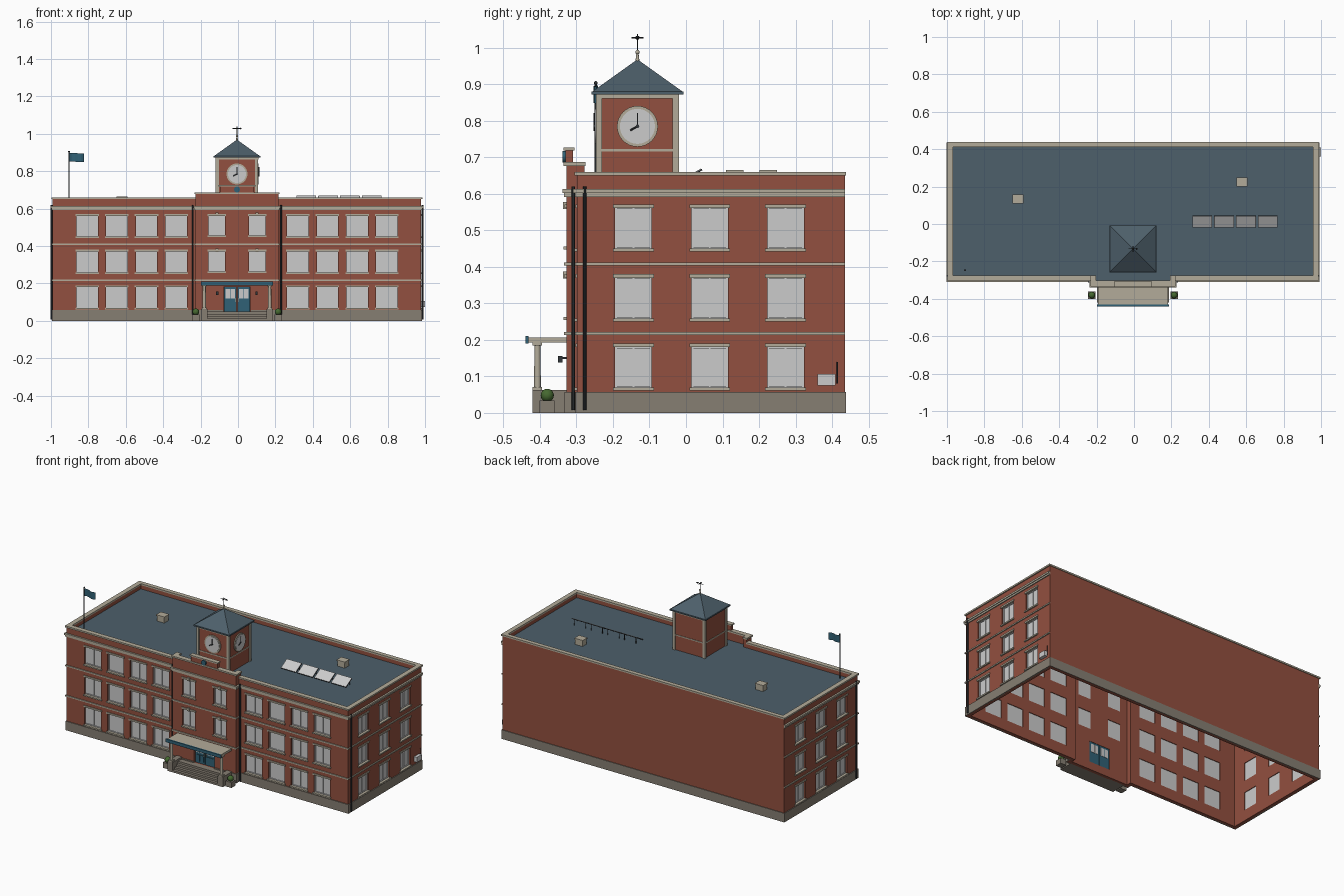
import bpy, bmesh, math
from mathutils import Matrix, Vector

if "Cube" in bpy.data.objects:
    bpy.data.objects.remove(bpy.data.objects["Cube"])

def material(name, col):
    m = bpy.data.materials.new(name)
    m.diffuse_color = (*col, 1)
    m.use_nodes = True
    m.node_tree.nodes["Principled BSDF"].inputs["Base Color"].default_value = m.diffuse_color
    return m

BRICK = material("brick", (0.29, 0.08, 0.05))
STONE = material("stone", (0.45, 0.41, 0.32))
BASE = material("base_stone", (0.24, 0.21, 0.17))
SLATE = material("slate", (0.075, 0.115, 0.145))
BLUE = material("blue_paint", (0.03, 0.12, 0.18))
DARK = material("dark_metal", (0.03, 0.035, 0.04))
GREEN = material("leaves", (0.06, 0.14, 0.03))

C = Matrix.Translation((-0.0055, 0, 0))      # building centre line
parts, rounded = {}, set()

def part(name, mat):
    if name not in parts:
        parts[name] = (bmesh.new(), mat)
    return parts[name][0]

def box(name, mat, x0, x1, y0, y1, z0, z1, M=C):
    T = Matrix.Translation(((x0 + x1) / 2, (y0 + y1) / 2, (z0 + z1) / 2))
    S = Matrix.Diagonal((x1 - x0, y1 - y0, z1 - z0, 1))
    bmesh.ops.create_cube(part(name, mat), size=1, matrix=M @ T @ S)

def rod(name, mat, a, b, r, r2=None, n=16, M=C):
    a, b = Vector(a), Vector(b)
    R = (b - a).to_track_quat('Z', 'Y').to_matrix().to_4x4()
    bmesh.ops.create_cone(part(name, mat), cap_ends=True, segments=n, radius1=r,
                          radius2=r if r2 is None else r2, depth=(b - a).length,
                          matrix=M @ Matrix.Translation((a + b) / 2) @ R)
    rounded.add(name)

def ball(name, mat, c, r):
    bmesh.ops.create_uvsphere(part(name, mat), u_segments=16, v_segments=10, radius=r,
                              matrix=C @ Matrix.Translation(c))
    rounded.add(name)

def wall(name, u0, u1, z0, z1, holes, M):
    """Brick panel in the local xz plane (outside is -y) with window openings."""
    us = sorted({u0, u1, *[h[i] for h in holes for i in (0, 1)]})
    zs = sorted({z0, z1, *[h[i] for h in holes for i in (2, 3)]})
    bm = part(name, BRICK)
    V = {(u, z): bm.verts.new(M @ Vector((u, 0, z))) for u in us for z in zs}
    for a, b in zip(us, us[1:]):
        for c, d in zip(zs, zs[1:]):
            if not any(h[0] < (a + b) / 2 < h[1] and h[2] < (c + d) / 2 < h[3] for h in holes):
                bm.faces.new([V[p] for p in ((a, c), (b, c), (b, d), (a, d))])

def window(u, z0, z1, w, M, keystone=False):
    a, b, f = u - w / 2, u + w / 2, 0.005
    box("window_glass", None, a, b, 0.013, 0.016, z0, z1, M)
    for s, e in ((a, a + f), (u - f / 2, u + f / 2), (b - f, b)):
        box("window_frame", None, s, e, 0.009, 0.014, z0, z1, M)
    for s, e in ((z0, z0 + f), (z1 - f, z1)):
        box("window_frame", None, a, b, 0.008, 0.014, s, e, M)
    box("window_lintel", STONE, a - 0.006, b + 0.006, -0.005, 0.01, z1 - 0.002, z1 + 0.008, M)
    box("window_sill", STONE, a - 0.006, b + 0.006, -0.008, 0.01, z0 - 0.007, z0 + 0.001, M)
    if keystone:
        box("keystone", STONE, u - 0.008, u + 0.008, -0.009, 0.005, z1 - 0.004, z1 + 0.015, M)
    return (a, b, z0, z1)

# Main dimensions
HW, YF, YB, YC, BW, TOP = 0.985, -0.298, 0.435, -0.328, 0.222, 0.652
ROWS = [(0.068, 0.182), (0.258, 0.372), (0.449, 0.563)]

# Wing, side and back walls
front = C @ Matrix.Translation((0, YF, 0))
for s in (-1, 1):
    holes = [window(s * (0.325 + 0.1587 * i), *r, 0.114, front) for i in range(4) for r in ROWS]
    wall("front_walls", *sorted((s * 0.215, s * HW)), 0, TOP, holes, front)
    side = C @ Matrix.Translation((s * HW, 0, 0)) @ Matrix.Rotation(s * math.pi / 2, 4, 'Z')
    holes = [window(s * y, *r, 0.1, side) for y in (-0.144, 0.065, 0.273) for r in ROWS]
    wall("side_walls", *sorted((s * YF, s * YB)), 0, TOP, holes, side)
box("back_wall", BRICK, -HW, HW, YB - 0.02, YB, 0, TOP)

# Central bay with raised parapet
bay = C @ Matrix.Translation((0, YC, 0))
holes = [window(s * 0.108, a, b, 0.088, bay, True) for s in (-1, 1)
         for a, b in ((0.262, 0.372), (0.455, 0.563))]
wall("bay_wall", -BW, BW, 0, 0.68, holes + [(-0.072, 0.072, 0.05, 0.182)], bay)
for s in (-1, 1):
    box("bay_sides", BRICK, *sorted((s * (BW - 0.02), s * BW)), YC + 0.001, YF + 0.02, 0, 0.68)
    box("bay_coping", STONE, *sorted((s * (BW - 0.024), s * (BW + 0.006))), YC, YF + 0.022, 0.677, 0.687)
box("bay_coping", STONE, -BW - 0.006, BW + 0.006, YC - 0.007, YC + 0.025, 0.677, 0.687)
box("crest_block", BRICK, -0.092, 0.092, YC - 0.002, YC + 0.018, 0.687, 0.72)
box("crest_cap", STONE, -0.098, 0.098, YC - 0.008, YC + 0.022, 0.719, 0.727)
rod("crest_medallion", BLUE, (0, YC - 0.01, 0.702), (0, YC, 0.702), 0.016)

# Stone courses, cornice and plinth around front and sides
def course(name, mat, z0, z1, p, gap=0):
    for s in (-1, 1):
        box(name, mat, *sorted((s * (HW - 0.005), s * (HW + p))), YF - p, YB, z0, z1)
        box(name, mat, *sorted((s * BW, s * HW)), YF - p, YF + 0.005, z0, z1)
        box(name, mat, *sorted((s * (BW - 0.005), s * (BW + p))), YC - p, YF, z0, z1)
        box(name, mat, *sorted((s * gap, s * BW)), YC - p, YC + 0.005, z0, z1)

course("lower_band", STONE, 0.213, 0.221, 0.006)
course("upper_band", STONE, 0.404, 0.412, 0.006)
course("cornice", STONE, 0.592, 0.604, 0.006)
course("cornice", STONE, 0.602, 0.613, 0.011)
course("plinth", BASE, 0, 0.057, 0.005, 0.072)
box("plinth", BASE, -HW - 0.005, HW + 0.005, YB - 0.005, YB + 0.004, 0, 0.057)

# Roof deck and parapet coping
box("roof_deck", SLATE, -HW + 0.015, HW - 0.015, YF + 0.015, YB - 0.015, 0.615, 0.625)
box("roof_deck", SLATE, -BW + 0.018, BW - 0.018, YC + 0.015, YF + 0.02, 0.615, 0.625)
for s in (-1, 1):
    box("coping", STONE, *sorted((s * (HW - 0.023), s * (HW + 0.007))), YF - 0.007, YB + 0.004, 0.65, 0.66)
    box("coping", STONE, *sorted((s * BW, s * HW)), YF - 0.007, YF + 0.023, 0.65, 0.66)
box("coping", STONE, -HW, HW, YB - 0.023, YB + 0.004, 0.65, 0.66)

# Clock tower
TY, TW = -0.133, 0.108
box("tower_body", BRICK, -TW, TW, TY - TW, TY + TW, 0.62, 0.875)
for sx in (-1, 1):
    for sy in (-1, 1):
        x, y = sx * (TW - 0.003), TY + sy * (TW - 0.003)
        box("tower_corner", STONE, x - 0.0085, x + 0.0085, y - 0.0085, y + 0.0085, 0.62, 0.872)
for z0, z1, p in ((0.716, 0.723, 0.003), (0.862, 0.873, 0.006)):
    box("tower_band", STONE, -TW - p, TW + p, TY - TW - p, TY + TW + p, z0, z1)
box("tower_eave", SLATE, -0.126, 0.126, TY - 0.126, TY + 0.126, 0.872, 0.88)
bmesh.ops.create_cone(part("tower_roof", SLATE), cap_ends=True, segments=4,
                      radius1=0.124 * math.sqrt(2), radius2=0.001, depth=0.088,
                      matrix=C @ Matrix.Translation((0, TY, 0.924)) @ Matrix.Rotation(math.pi / 4, 4, 'Z'))

# Clock dials on the front and right faces
for ang in (0, math.pi / 2):
    K = C @ Matrix.Translation((0, TY, 0.785)) @ Matrix.Rotation(ang, 4, 'Z') @ Matrix.Translation((0, -TW, 0))
    rod("clock_rim", STONE, (0, 0.002, 0), (0, -0.006, 0), 0.056, n=32, M=K)
    rod("clock_dial", None, (0, 0, 0), (0, -0.008, 0), 0.048, n=32, M=K)
    rod("clock_hub", DARK, (0, 0, 0), (0, -0.012, 0), 0.005, M=K)
    rod("clock_hands", DARK, (0, -0.01, 0), (0, -0.01, 0.036), 0.002, n=6, M=K)
    rod("clock_hands", DARK, (0, -0.01, 0), (-0.02, -0.01, -0.011), 0.0025, n=6, M=K)

# Finial and weather vane
rod("finial", STONE, (0, TY, 0.96), (0, TY, 0.985), 0.006, 0.003)
ball("finial", STONE, (0, TY, 0.988), 0.006)
rod("weather_vane", DARK, (0, TY, 0.985), (0, TY, 1.038), 0.0018, n=8)
rod("weather_vane", DARK, (-0.024, TY, 1.028), (0.024, TY, 1.028), 0.0018, n=8)
rod("weather_vane", DARK, (0, TY - 0.016, 1.028), (0, TY + 0.016, 1.028), 0.0018, n=8)
rod("weather_vane", DARK, (0.016, TY, 1.028), (0.028, TY, 1.028), 0.006, 0.0, n=8)

# Porch steps, cheek walls, columns, planters, lamps
for i in range(4):
    box("steps", BASE, -0.16, 0.16, -0.42 + 0.018 * i, YC, 0.0125 * i, 0.0125 * (i + 1))
for s in (-1, 1):
    x = s * 0.175
    box("cheek_wall", BASE, x - 0.018, x + 0.018, -0.42, YC, 0, 0.063)
    rod("porch_column", STONE, (x, -0.407, 0.063), (x, -0.407, 0.195), 0.0095, 0.008)
    for z, h in ((0.063, 0.008), (0.184, 0.01)):
        box("column_block", STONE, x - 0.013, x + 0.013, -0.42, -0.394, z, z + h)
    px = s * 0.22
    box("planter", BASE, px - 0.02, px + 0.02, -0.401, -0.36, 0, 0.034)
    ball("shrub", GREEN, (px, -0.38, 0.048), 0.018)
    lx = s * 0.105
    box("wall_lamp", DARK, lx - 0.006, lx + 0.006, -0.35, -0.338, 0.138, 0.156)
    box("wall_lamp", DARK, lx - 0.002, lx + 0.002, -0.34, YC, 0.148, 0.153)
    # Rainwater pipes beside the bay and on the side walls
    for x, y in ((s * 0.236, -0.309), (s * (HW + 0.007), -0.277)):
        rod("drain_pipe", DARK, (x, y, 0.008), (x, y, 0.62), 0.005, n=10)

# Entrance canopy
box("canopy", STONE, -0.188, 0.188, -0.432, YC, 0.193, 0.207)
box("canopy_fascia", BLUE, -0.193, 0.193, -0.44, -0.431, 0.19, 0.21)

# Double doors with glazed upper halves
for s in (-1, 1):
    x0, x1 = sorted((s * 0.002, s * 0.07))
    box("door_leaf", BLUE, x0, x1, YC + 0.01, YC + 0.018, 0.05, 0.182)
    for k in (0, 1):
        a = x0 + 0.008 + k * 0.028
        box("door_glass", None, a, a + 0.024, YC + 0.007, YC + 0.02, 0.118, 0.17)
        box("door_panel", BLUE, a, a + 0.024, YC + 0.006, YC + 0.012, 0.062, 0.104)
    box("door_handle", STONE, *sorted((s * 0.005, s * 0.008)), YC + 0.002, YC + 0.012, 0.1, 0.122)

# Flagpole and waving flag
rod("flagpole", DARK, (-0.898, -0.247, 0.62), (-0.898, -0.247, 0.903), 0.003, n=8)
ball("flagpole", DARK, (-0.898, -0.247, 0.904), 0.005)
bm, cols = part("flag", BLUE), []
for i in range(11):
    x, y = -0.898 + 0.008 * i, -0.247 + 0.006 * math.sin(i * 0.65)
    cols.append([bm.verts.new(C @ Vector((x, y, z - 0.0004 * i))) for z in (0.852, 0.898)])
for a, b in zip(cols, cols[1:]):
    bm.faces.new((a[0], b[0], b[1], a[1]))

# Roof vents
for x, y in ((-0.615, 0.133), (0.583, 0.225)):
    box("roof_vent", STONE, x - 0.026, x + 0.026, y - 0.021, y + 0.021, 0.62, 0.66)
    box("roof_vent_cap", STONE, x - 0.029, x + 0.029, y - 0.024, y + 0.024, 0.658, 0.665)

# Tilted solar panels on legs
for i in range(4):
    x = 0.37 + 0.117 * i
    P = C @ Matrix.Translation((x, 0.013, 0.65)) @ Matrix.Rotation(math.radians(30), 4, 'X')
    box("solar_panel", None, -0.052, 0.052, -0.034, 0.034, -0.001, 0.003, P)
    box("solar_frame", DARK, -0.053, 0.053, -0.035, 0.035, -0.003, 0.001, P)
    for s in (-1, 1):
        rod("solar_leg", DARK, (x + s * 0.04, 0.036, 0.62), (x + s * 0.04, 0.036, 0.662), 0.002, n=6)

# Utility box with conduit on the right wall
box("utility_box", None, HW, HW + 0.02, 0.36, 0.41, 0.075, 0.107)
rod("conduit", DARK, (HW + 0.004, 0.415, 0.08), (HW + 0.004, 0.415, 0.14), 0.002, n=8)

# Turn every collected part into an object
for name, (bm, mat) in parts.items():
    me = bpy.data.meshes.new(name)
    bm.to_mesh(me)
    bm.free()
    ob = bpy.data.objects.new(name, me)
    bpy.context.collection.objects.link(ob)
    if mat:
        me.materials.append(mat)
    if name in ("front_walls", "side_walls", "bay_wall"):
        mod = ob.modifiers.new("thickness", 'SOLIDIFY')
        mod.thickness, mod.offset = 0.02, -1
    if name in rounded:
        ob.select_set(True)
        bpy.context.view_layer.objects.active = ob
bpy.ops.object.shade_smooth_by_angle(angle=math.radians(35))
